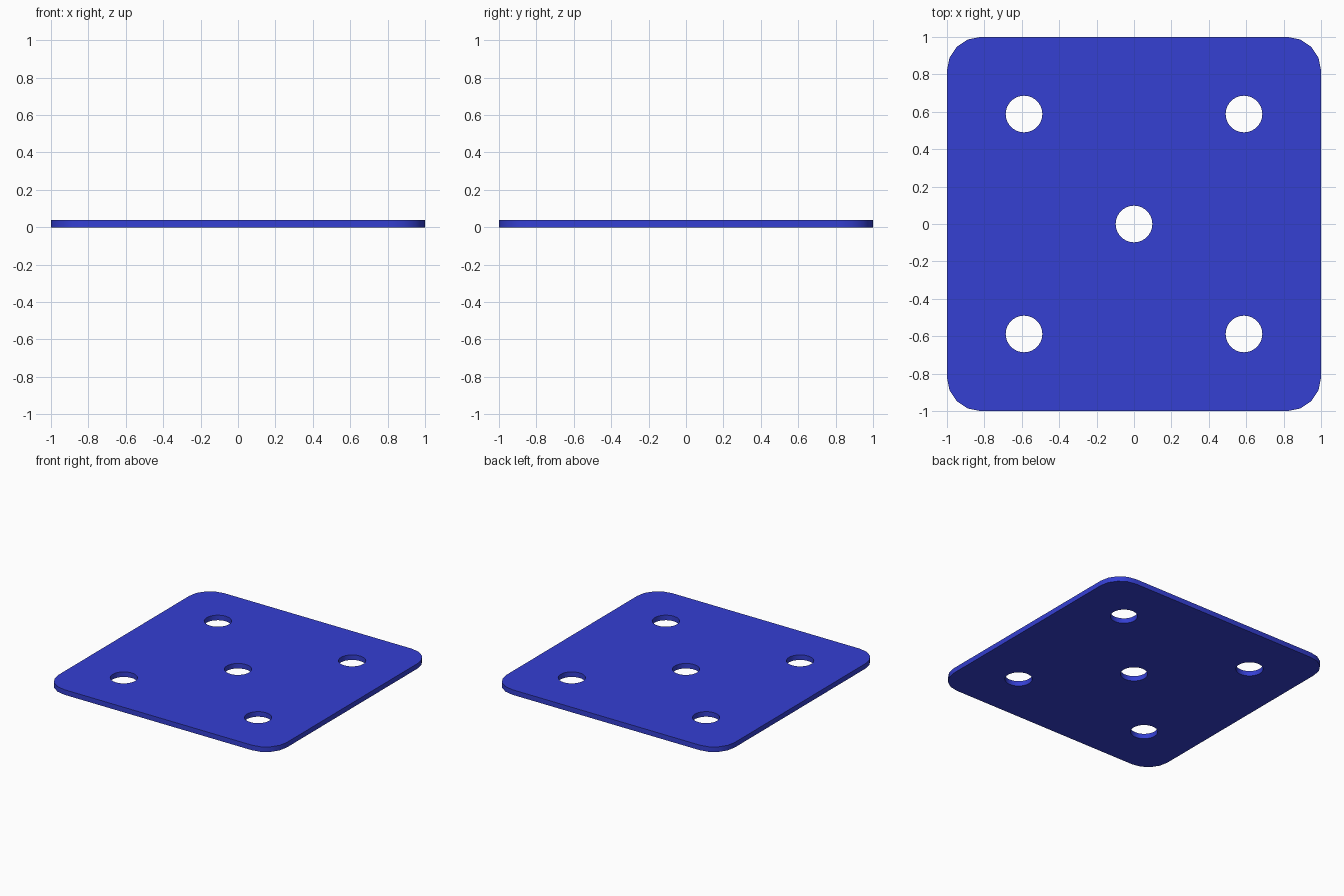
import bpy, bmesh
from math import sin, cos, pi

if "Cube" in bpy.data.objects:
    bpy.data.objects.remove(bpy.data.objects["Cube"])

THICK, CORNER, HOLE, OFFSET = 0.04, 0.18, 0.098, 0.588


def arc(cx, cy, r, start, sweep, steps):
    return [(cx + r * cos(start + sweep * i / steps),
             cy + r * sin(start + sweep * i / steps)) for i in range(steps + 1)]


def add_loop(bm, pts):
    verts = [bm.verts.new((x, y, 0)) for x, y in pts]
    return [bm.edges.new((v, verts[i - 1])) for i, v in enumerate(verts)]


bm = bmesh.new()

# Rounded square outline
c = 1 - CORNER
outline = []
for i, (sx, sy) in enumerate([(1, 1), (-1, 1), (-1, -1), (1, -1)]):
    outline += arc(sx * c, sy * c, CORNER, i * pi / 2, pi / 2, 4)
edges = add_loop(bm, outline)

# Five round holes: centre and four corners
centres = [(0, 0)] + [(x, y) for x in (-OFFSET, OFFSET) for y in (-OFFSET, OFFSET)]
for x, y in centres:
    edges += add_loop(bm, arc(x, y, HOLE, 0, 2 * pi, 32)[:-1])

# Fill between the loops, then thicken upwards
bmesh.ops.triangle_fill(bm, edges=edges, use_beauty=True, use_dissolve=False, normal=(0, 0, 1))
ext = bmesh.ops.extrude_face_region(bm, geom=bm.faces[:], use_keep_orig=True)
top = [g for g in ext["geom"] if isinstance(g, bmesh.types.BMVert)]
bmesh.ops.translate(bm, verts=top, vec=(0, 0, THICK))
bmesh.ops.recalc_face_normals(bm, faces=bm.faces[:])

mesh = bpy.data.meshes.new("perforated_plate")
bm.to_mesh(mesh)
bm.free()
plate = bpy.data.objects.new("perforated_plate", mesh)
bpy.context.collection.objects.link(plate)

# Blue finish
mat = bpy.data.materials.new("blue")
mat.diffuse_color = (0.035, 0.05, 0.65, 1)
mat.use_nodes = True
mat.node_tree.nodes["Principled BSDF"].inputs["Base Color"].default_value = mat.diffuse_color
mesh.materials.append(mat)

# Smooth rounded walls, sharp rims
bpy.context.view_layer.objects.active = plate
plate.select_set(True)
bpy.ops.object.shade_smooth_by_angle(angle=pi / 6)
